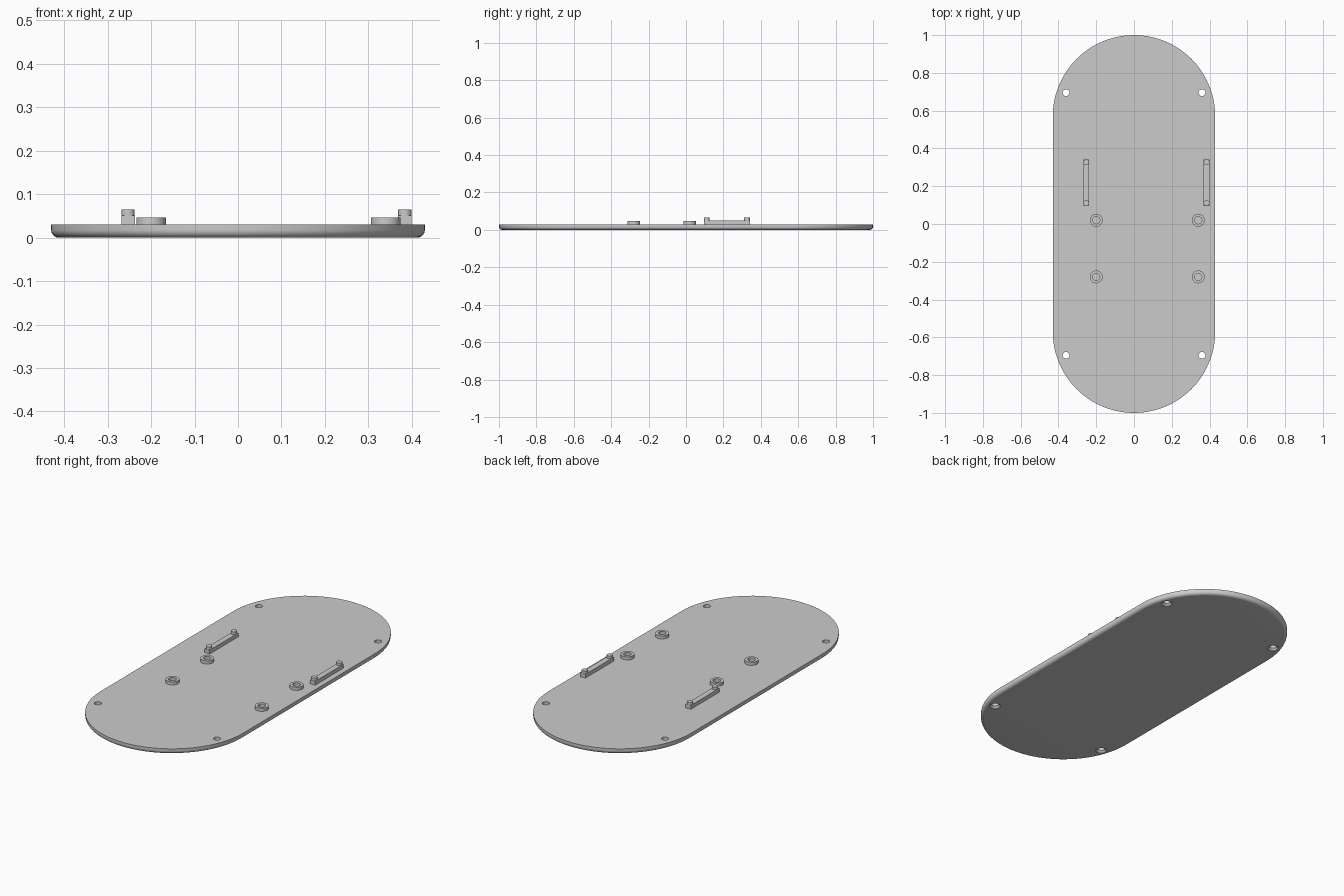
import bpy
import bmesh
from math import sin, cos, pi, radians

cube = bpy.data.objects.get("Cube")
if cube:
    bpy.data.objects.remove(cube)

WIDTH, LENGTH, THICK, FILLET = 0.43, 1.0, 0.03, 0.018

grey = bpy.data.materials.new("light grey")
grey.use_nodes = True
grey.diffuse_color = (0.6, 0.6, 0.6, 1)
grey.node_tree.nodes["Principled BSDF"].inputs["Base Color"].default_value = (0.6, 0.6, 0.6, 1)


def finish(name, bm):
    bmesh.ops.recalc_face_normals(bm, faces=bm.faces)
    mesh = bpy.data.meshes.new(name)
    bm.to_mesh(mesh)
    bm.free()
    mesh.materials.append(grey)
    obj = bpy.data.objects.new(name, mesh)
    bpy.context.collection.objects.link(obj)
    return obj


def select(obj):
    bpy.ops.object.select_all(action='DESELECT')
    obj.select_set(True)
    bpy.context.view_layer.objects.active = obj


def smooth(obj):
    select(obj)
    bpy.ops.object.shade_smooth_by_angle(angle=radians(35))


def bridge(bm, low, high):
    n = len(low)
    for i in range(n):
        j = (i + 1) % n
        bm.faces.new((low[i], low[j], high[j], high[i]))


def lathe(bm, profile, x, y, steps=40, tube=False):
    """Revolve (radius, z) points about a vertical axis, capped or as a closed tube."""
    rings = [[bm.verts.new((x + r * cos(2 * pi * i / steps), y + r * sin(2 * pi * i / steps), z))
              for i in range(steps)] for r, z in profile]
    for low, high in zip(rings, rings[1:]):
        bridge(bm, low, high)
    if tube:
        bridge(bm, rings[-1], rings[0])
    else:
        bm.faces.new(rings[0])
        bm.faces.new(rings[-1])


def box(bm, x0, x1, y0, y1, z0, z1):
    low, high = [[bm.verts.new((x, y, z)) for x, y in ((x0, y0), (x1, y0), (x1, y1), (x0, y1))]
                 for z in (z0, z1)]
    bridge(bm, low, high)
    bm.faces.new(low)
    bm.faces.new(high)


def stadium(bm, inset, z, steps=48):
    """Ring of vertices with straight sides and half-round ends."""
    r = WIDTH - inset
    ring = []
    for side in (1, -1):
        for i in range(steps + 1):
            a = pi * i / steps
            ring.append(bm.verts.new((side * r * cos(a), side * (LENGTH - WIDTH + r * sin(a)), z)))
    return ring


# Base plate with a rounded lower edge
bm = bmesh.new()
arc = [i * pi / 16 for i in range(9)]
rings = [stadium(bm, FILLET * (1 - sin(a)), FILLET * (1 - cos(a))) for a in arc]
rings.append(stadium(bm, 0, THICK))
for low, high in zip(rings, rings[1:]):
    bridge(bm, low, high)
bm.faces.new(rings[0])
bm.faces.new(rings[-1])
plate = finish("base_plate", bm)

# Countersunk corner screw holes
bm = bmesh.new()
for x in (-0.36, 0.36):
    for y in (-0.695, 0.695):
        lathe(bm, [(0.028, -0.01), (0.028, 0.002), (0.018, 0.012), (0.018, 0.05)], x, y)
cutter = finish("screw_hole_cutter", bm)
cutter.hide_render = True
mod = plate.modifiers.new("screw_holes", 'BOOLEAN')
mod.operation = 'DIFFERENCE'
mod.solver = 'EXACT'
mod.object = cutter
select(plate)
bpy.ops.object.modifier_apply(modifier=mod.name)
bpy.data.objects.remove(cutter)
smooth(plate)

# Ring standoffs
for side, x in (("right", -0.20), ("left", 0.34)):
    for end, y in (("front", -0.28), ("back", 0.02)):
        bm = bmesh.new()
        lathe(bm, [(0.034, 0.029), (0.034, 0.047), (0.019, 0.047), (0.019, 0.029)], x, y, tube=True)
        smooth(finish(f"standoff_{side}_{end}", bm))

# Mounting rails, each with a round peg at both ends
HALF = 0.0155
for side, x in (("right", -0.253), ("left", 0.384)):
    bm = bmesh.new()
    box(bm, x - HALF, x + HALF, 0.095, 0.342, 0.029, 0.051)
    finish(f"rail_{side}", bm)
    for end, y in (("front", 0.095 + HALF), ("back", 0.342 - HALF)):
        bm = bmesh.new()
        lathe(bm, [(HALF - 0.0002, 0.05), (HALF - 0.0002, 0.065)], x, y)
        smooth(finish(f"rail_peg_{side}_{end}", bm))
